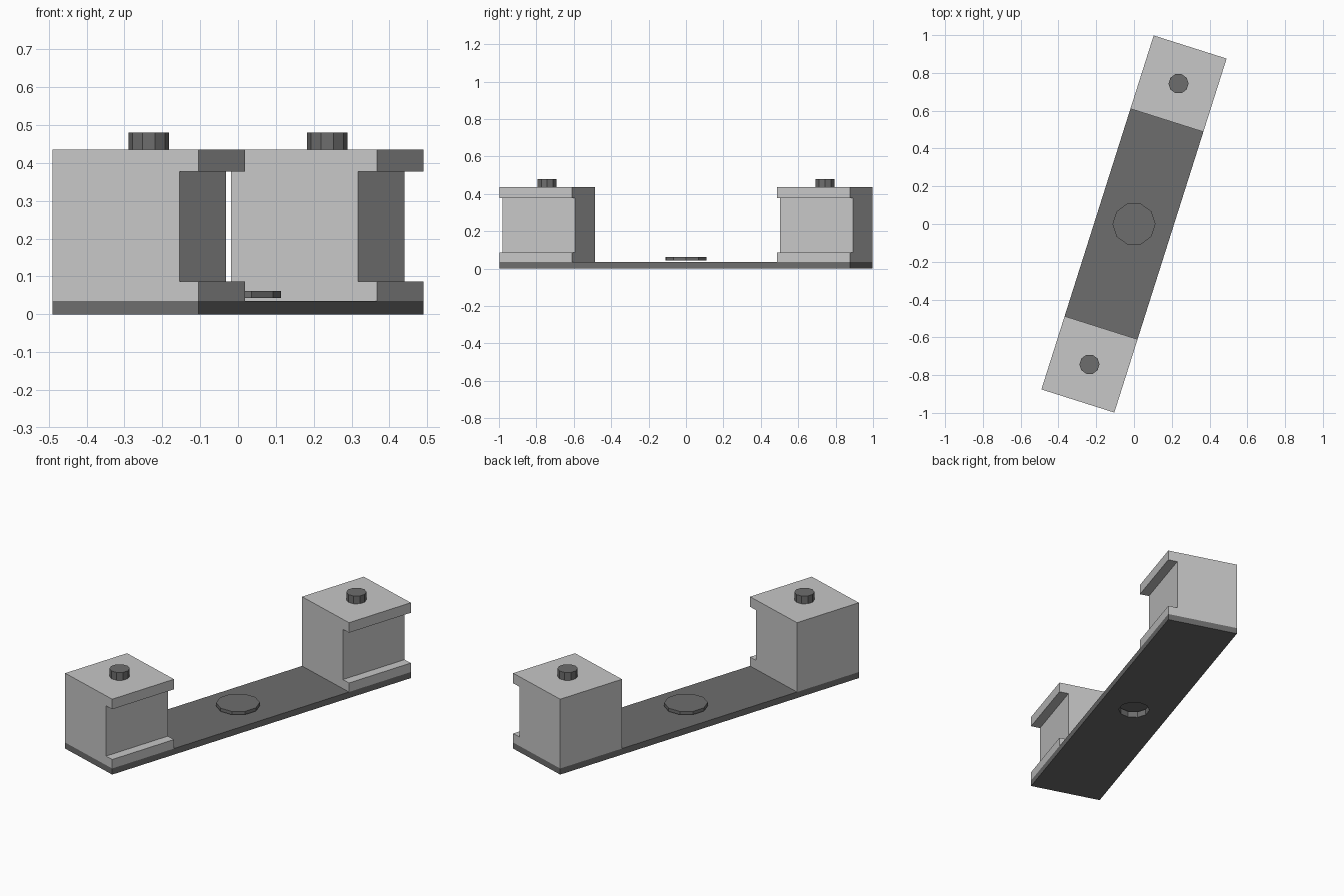
import bpy, bmesh, math
from mathutils import Matrix

if "Cube" in bpy.data.objects:
    bpy.data.objects.remove(bpy.data.objects["Cube"])

TURN = Matrix.Rotation(math.radians(-17.6), 4, 'Z')   # whole model is yawed
W, L = 0.2025, 0.983                                  # half width, half length
BLOCK_IN = 0.576                                      # inner end of each block
BLOCK_MID = (BLOCK_IN + L) / 2


def material(name, v):
    m = bpy.data.materials.new(name)
    m.diffuse_color = (v, v, v, 1)
    m.use_nodes = True
    m.node_tree.nodes["Principled BSDF"].inputs["Base Color"].default_value = m.diffuse_color
    return m


dark = material("dark grey", 0.155)
light = material("light grey", 0.57)


def finish(name, bm, mat):
    bmesh.ops.recalc_face_normals(bm, faces=bm.faces)
    bm.transform(TURN)
    me = bpy.data.meshes.new(name)
    bm.to_mesh(me)
    bm.free()
    me.materials.append(mat)
    ob = bpy.data.objects.new(name, me)
    bpy.context.collection.objects.link(ob)
    return ob


def extrude(bm, faces, vec):
    res = bmesh.ops.extrude_face_region(bm, geom=faces)
    verts = [g for g in res["geom"] if isinstance(g, bmesh.types.BMVert)]
    bmesh.ops.translate(bm, verts=verts, vec=vec)


def decagon(r, cy, z):
    return [(r * math.sin(k * math.tau / 10), cy + r * math.cos(k * math.tau / 10), z)
            for k in range(10)]


def disc(name, r, cy, z0, z1):
    bm = bmesh.new()
    f = bm.faces.new([bm.verts.new(p) for p in decagon(r, cy, z0)])
    extrude(bm, [f], (0, 0, z1 - z0))
    return finish(name, bm, dark)


# base plate with a centre hole
bm = bmesh.new()
edges = []
for loop in ([(-W, -L, 0), (W, -L, 0), (W, L, 0), (-W, L, 0)], decagon(0.084, 0, 0)):
    vs = [bm.verts.new(p) for p in loop]
    edges += [bm.edges.new((vs[i], vs[(i + 1) % len(vs)])) for i in range(len(vs))]
bmesh.ops.triangle_fill(bm, edges=edges, use_beauty=True, use_dissolve=False)
extrude(bm, list(bm.faces), (0, 0, 0.035))
finish("base_plate", bm, dark)

# raised disc above the hole
disc("centre_disc", 0.114, 0, 0.043, 0.062)

# C-profile end blocks, slot on the right side, each with a top knob
profile = [(-W, 0.035), (W, 0.035), (W, 0.087), (W - 0.053, 0.087),
           (W - 0.053, 0.377), (W, 0.377), (W, 0.435), (-W, 0.435)]
for side, label in ((-1, "front"), (1, "back")):
    bm = bmesh.new()
    f = bm.faces.new([bm.verts.new((x, side * BLOCK_IN, z)) for x, z in profile])
    extrude(bm, [f], (0, side * (L - BLOCK_IN), 0))
    finish(label + "_block", bm, light)
    disc(label + "_knob", 0.053, side * BLOCK_MID, 0.435, 0.48)
